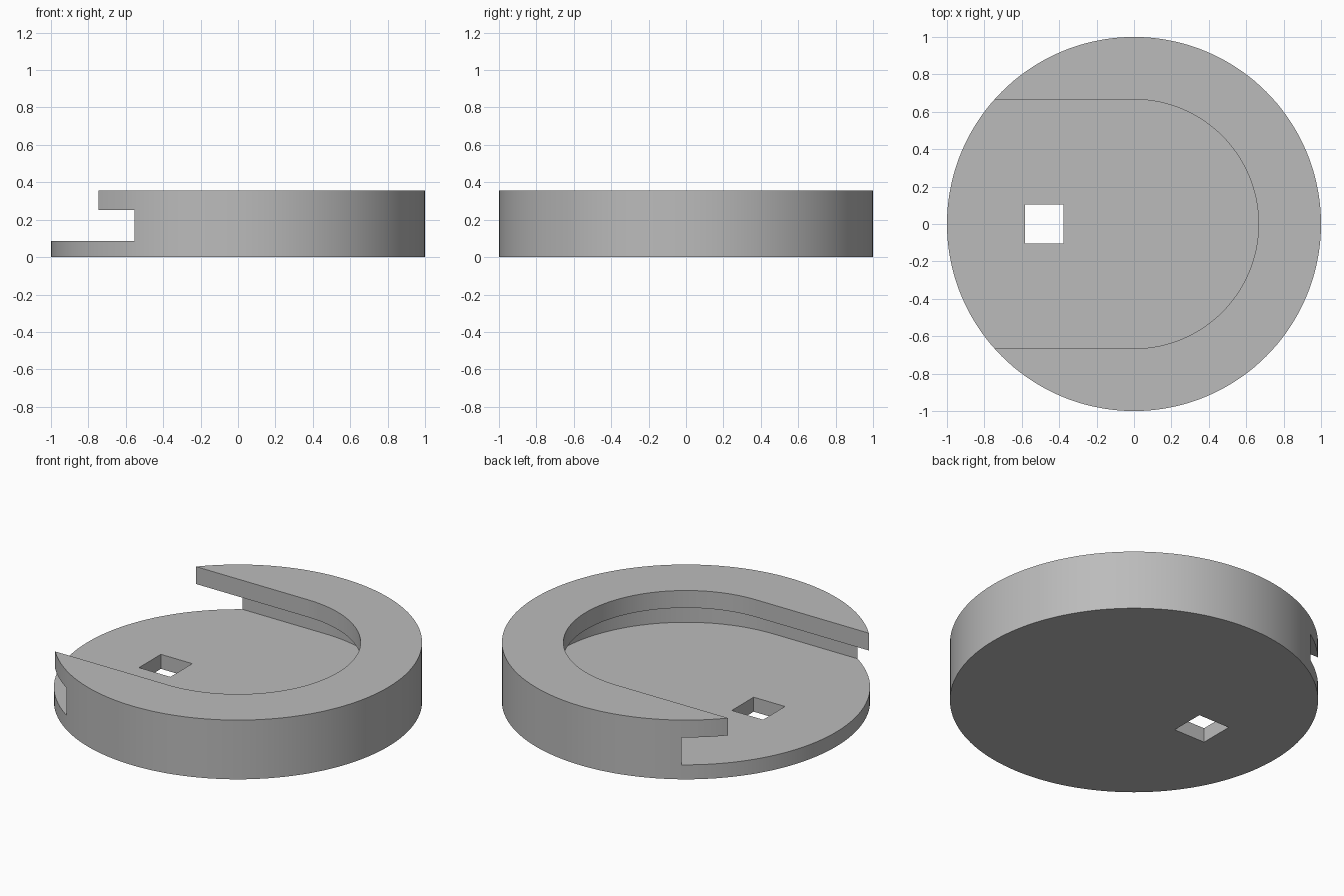
import bpy, bmesh, math

if "Cube" in bpy.data.objects:
    bpy.data.objects.remove(bpy.data.objects["Cube"], do_unlink=True)

HEIGHT = 0.355
SEGMENTS = 144

grey = bpy.data.materials.new("plain_grey")
grey.use_nodes = True
grey.diffuse_color = (0.5, 0.5, 0.5, 1)
grey.node_tree.nodes["Principled BSDF"].inputs["Base Color"].default_value = (0.5, 0.5, 0.5, 1)


def extrude(name, outline, bottom, top):
    """Closed prism from a counter-clockwise outline."""
    bm = bmesh.new()
    base = bm.faces.new([bm.verts.new((x, y, bottom)) for x, y in outline])
    result = bmesh.ops.extrude_face_region(bm, geom=[base])
    moved = [v for v in result["geom"] if isinstance(v, bmesh.types.BMVert)]
    bmesh.ops.translate(bm, verts=moved, vec=(0, 0, top - bottom))
    bmesh.ops.recalc_face_normals(bm, faces=bm.faces)
    mesh = bpy.data.meshes.new(name)
    bm.to_mesh(mesh)
    bm.free()
    mesh.materials.append(grey)
    obj = bpy.data.objects.new(name, mesh)
    bpy.context.collection.objects.link(obj)
    return obj


def arc(radius, start, end, steps):
    angles = [start + (end - start) * i / steps for i in range(steps + 1)]
    return [(radius * math.cos(a), radius * math.sin(a)) for a in angles]


def slot(radius):
    """Half-round slot that runs out through the -x side."""
    half = arc(radius, -math.pi / 2, math.pi / 2, SEGMENTS // 2)
    return half + [(-1.2, radius), (-1.2, -radius)]


# Round body
body = extrude("round_body", arc(1, 0, math.tau, SEGMENTS)[:-1], 0, HEIGHT)

# Wide undercut, narrower top opening and square through hole
square = [(-0.584, -0.104), (-0.376, -0.104), (-0.376, 0.104), (-0.584, 0.104)]
cutters = [
    extrude("undercut_cutter", slot(0.832), 0.087, 0.251),
    extrude("opening_cutter", slot(0.666), 0.2, 0.5),
    extrude("hole_cutter", square, -0.1, 0.2),
]
for cutter in cutters:
    cutter.hide_render = True
    cut = body.modifiers.new(cutter.name, "BOOLEAN")
    cut.operation = "DIFFERENCE"
    cut.solver = "EXACT"
    cut.object = cutter

# Apply the cuts and drop the cutters
bpy.context.view_layer.update()
carved = bpy.data.meshes.new_from_object(body.evaluated_get(bpy.context.evaluated_depsgraph_get()))
body.modifiers.clear()
body.data = carved
for cutter in cutters:
    bpy.data.objects.remove(cutter, do_unlink=True)

# Smooth round walls with crisp rims
bpy.ops.object.select_all(action="DESELECT")
body.select_set(True)
bpy.context.view_layer.objects.active = body
bpy.ops.object.shade_smooth_by_angle(angle=math.radians(30))
